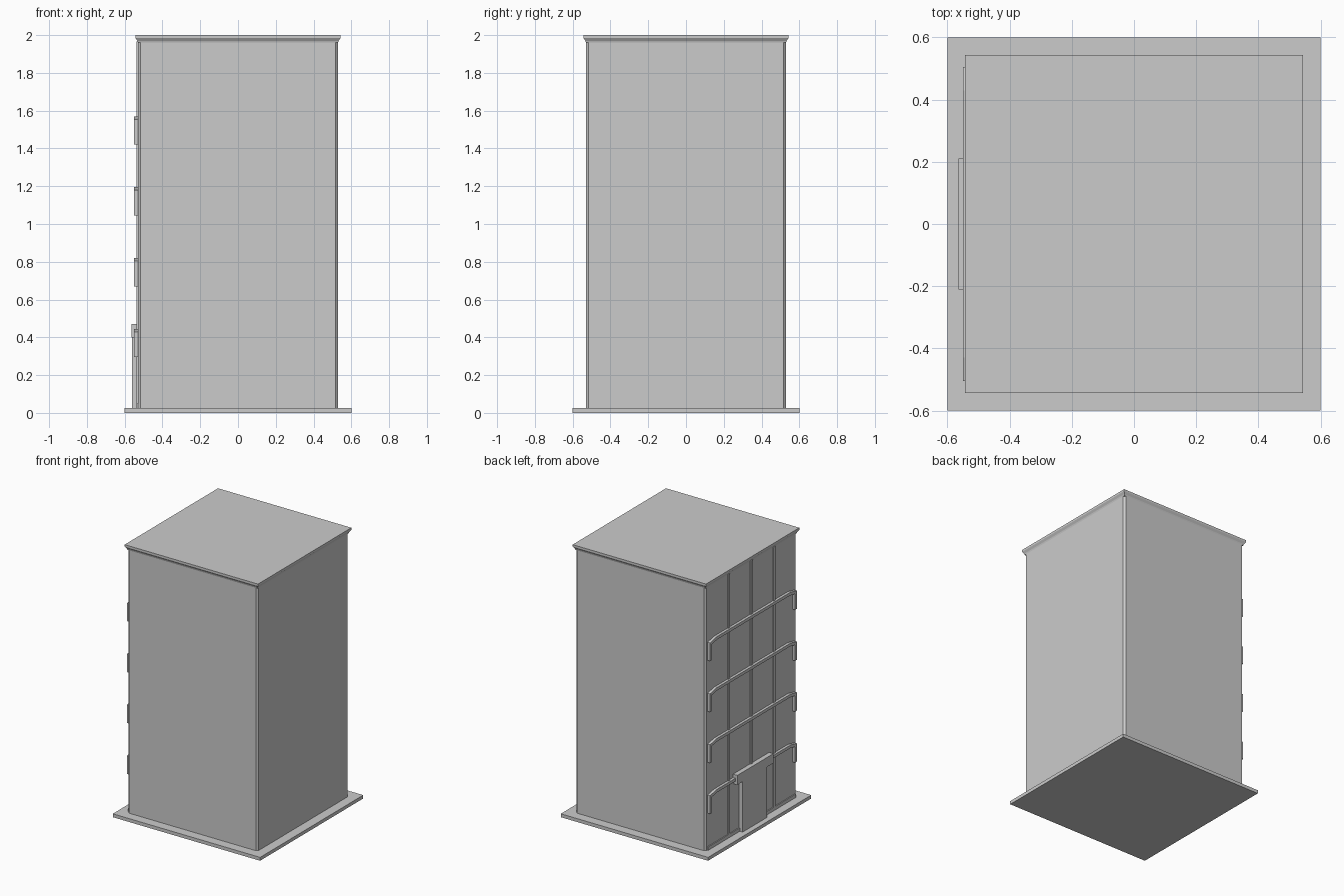
import bpy, bmesh

if "Cube" in bpy.data.objects:
    bpy.data.objects.remove(bpy.data.objects["Cube"])


def finish(name, bm):
    bmesh.ops.recalc_face_normals(bm, faces=bm.faces)
    mesh = bpy.data.meshes.new(name)
    bm.to_mesh(mesh)
    bm.free()
    obj = bpy.data.objects.new(name, mesh)
    bpy.context.collection.objects.link(obj)
    return obj


def box(name, x0, x1, y0, y1, z0, z1):
    bm = bmesh.new()
    bmesh.ops.create_cube(bm, size=1)
    for v in bm.verts:
        v.co = ((x0 + x1) / 2 + v.co.x * (x1 - x0),
                (y0 + y1) / 2 + v.co.y * (y1 - y0),
                (z0 + z1) / 2 + v.co.z * (z1 - z0))
    return finish(name, bm)


def stacked(name, profile, chamfer):
    """Square tower with clipped corners; profile = (half width, z)."""
    bm = bmesh.new()
    rings = []
    for r, z in profile:
        c = r - chamfer
        if chamfer:
            pts = [(r, -c), (r, c), (c, r), (-c, r), (-r, c), (-r, -c), (-c, -r), (c, -r)]
        else:
            pts = [(r, -r), (r, r), (-r, r), (-r, -r)]
        rings.append([bm.verts.new((x, y, z)) for x, y in pts])
    n = len(rings[0])
    for a, b in zip(rings, rings[1:]):
        for i in range(n):
            j = (i + 1) % n
            bm.faces.new((a[i], a[j], b[j], b[i]))
    bm.faces.new(rings[0])
    bm.faces.new(rings[-1])
    return finish(name, bm)


def rail(name, top):
    """Flat bar bent down at both ends, fixed to the left face."""
    t = 0.022
    outer = [(0.505, top - 0.15), (0.505, top - 0.016), (0.43, top)]
    inner = [(0.505 - t, top - 0.15), (0.505 - t, top - 0.016 - t * 0.75), (0.43 - 0.005, top - t)]
    bm = bmesh.new()
    path = [(o, i) for o, i in zip(outer, inner)]
    path += [((-o[0], o[1]), (-i[0], i[1])) for o, i in reversed(path)]
    quads = [[bm.verts.new((x, y, z)) for x, (y, z) in
              ((-0.55, o), (-0.55, i), (-0.525, i), (-0.525, o))] for o, i in path]
    for a, b in zip(quads, quads[1:]):
        for k in range(4):
            m = (k + 1) % 4
            bm.faces.new((a[k], a[m], b[m], b[k]))
    bm.faces.new(quads[0])
    bm.faces.new(quads[-1])
    return finish(name, bm)


# Ground slab, tower and flared roof cornice
box("base_slab", -0.6, 0.6, -0.6, 0.6, 0, 0.025)
stacked("tower_body", [(0.53, 0.025), (0.53, 1.965)], 0.014)
stacked("roof_cornice", [(0.53, 1.96), (0.533, 1.97), (0.543, 1.985), (0.543, 2.0)], 0)

# Facade ribs and sill on the left face
for i, y in enumerate((-0.265, 0, 0.265)):
    box(f"facade_rib_{i}", -0.537, -0.525, y - 0.012, y + 0.012, 0.025, 1.965)
box("facade_sill", -0.537, -0.525, -0.51, 0.51, 0.025, 0.05)

# One bent rail per floor
for i, top in enumerate((0.445, 0.82, 1.195, 1.57)):
    rail(f"floor_rail_{i}", top)

# Entrance door block and canopy
box("entrance_door", -0.56, -0.525, -0.14, 0.14, 0.025, 0.4)
box("entrance_canopy", -0.565, -0.525, -0.21, 0.21, 0.4, 0.47)
